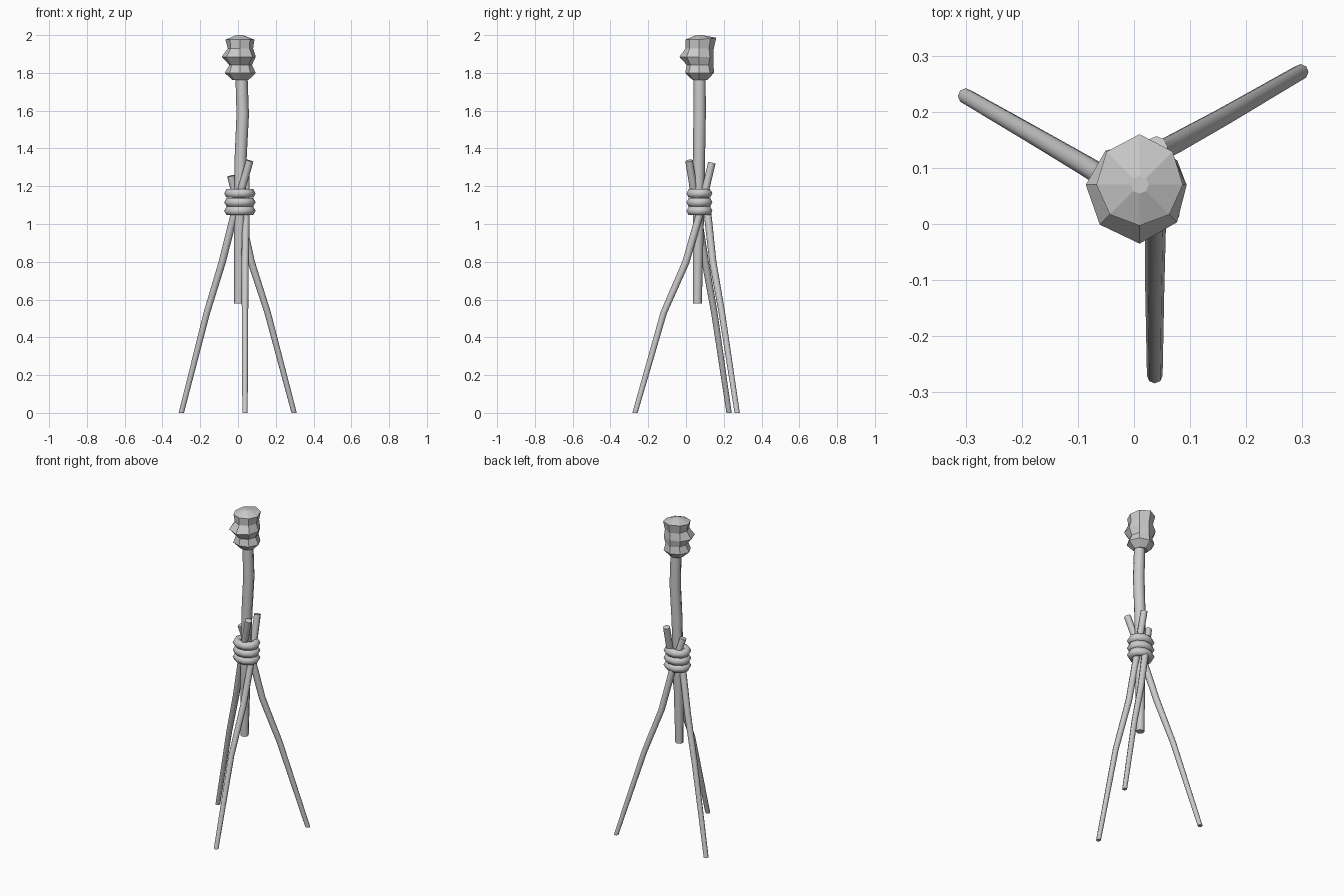
import bpy
from math import cos, sin, pi
from mathutils import Vector

if "Cube" in bpy.data.objects:
    bpy.data.objects.remove(bpy.data.objects["Cube"])


def make(name, verts, faces, smooth=False):
    me = bpy.data.meshes.new(name)
    me.from_pydata(verts, [], faces)
    for p in me.polygons:
        p.use_smooth = smooth and len(p.vertices) == 4
    ob = bpy.data.objects.new(name, me)
    bpy.context.collection.objects.link(ob)
    return ob


def loft(name, rings, smooth=False):
    """Skin equal-sized rings and cap both ends."""
    n = len(rings[0])
    verts = [v for r in rings for v in r]
    faces = [(i * n + k, i * n + (k + 1) % n, (i + 1) * n + (k + 1) % n, (i + 1) * n + k)
             for i in range(len(rings) - 1) for k in range(n)]
    faces.append(tuple(reversed(range(n))))
    faces.append(tuple(range(len(verts) - n, len(verts))))
    return make(name, verts, faces, smooth)


def stick(name, path, radii, flat_foot=True, n=8):
    pts = [Vector(p) for p in path]
    rings = []
    for i, p in enumerate(pts):
        t = (pts[min(i + 1, len(pts) - 1)] - pts[max(i - 1, 0)]).normalized()
        if i == 0 and flat_foot:
            t = Vector((0, 0, 1))
        u = Vector((0, 1, 0)).cross(t).normalized()
        v = t.cross(u)
        rings.append([p + radii[i] * (u * cos(2 * pi * k / n) + v * sin(2 * pi * k / n))
                      for k in range(n)])
    return loft(name, rings, True)


# Three bent legs crossing at the binding
leg_r = (0.014, 0.017, 0.019, 0.02, 0.02)
stick("left_leg", [(-0.30, 0.228, 0), (-0.165, 0.15, 0.53), (-0.083, 0.102, 0.8),
                   (-0.02, 0.062, 1.05), (0.062, 0.016, 1.335)], leg_r)
stick("right_leg", [(0.297, 0.271, 0), (0.157, 0.19, 0.53), (0.07, 0.142, 0.8),
                    (0.015, 0.115, 1.05), (-0.038, 0.083, 1.255)], leg_r)
stick("front_leg", [(0.037, -0.27, 0), (0.037, -0.118, 0.53), (0.038, 0.0, 0.8),
                    (0.042, 0.072, 1.05), (0.04, 0.137, 1.325)], leg_r)

# Crooked central pole
stick("pole", [(0.004, 0.06, 0.58), (0.008, 0.065, 1.0), (0.014, 0.069, 1.35),
               (0.025, 0.072, 1.58), (0.018, 0.072, 1.8)],
      (0.024, 0.029, 0.032, 0.033, 0.032))

# Three rope wraps
N, M = 10, 6
for i, z in enumerate((1.07, 1.115, 1.162)):
    verts, faces = [], []
    for a in range(N):
        t = 2 * pi * a / N
        for b in range(M):
            s = 2 * pi * b / M
            d = 0.024 * cos(s)
            verts.append((0.01 + (0.059 + d) * cos(t), 0.071 + (0.048 + d) * sin(t),
                          z + 0.026 * sin(s)))
            faces.append((a * M + b, (a + 1) % N * M + b,
                          (a + 1) % N * M + (b + 1) % M, a * M + (b + 1) % M))
    make(f"rope_wrap_{i + 1}", verts, faces, True)

# Carved faceted head: z, then reach to right, back, left, front
levels = [(1.762, 0.045, 0.043, 0.040, 0.035),
          (1.800, 0.084, 0.078, 0.080, 0.074),
          (1.842, 0.064, 0.076, 0.056, 0.066),
          (1.885, 0.084, 0.076, 0.096, 0.105),
          (1.930, 0.070, 0.077, 0.064, 0.072),
          (1.976, 0.077, 0.090, 0.077, 0.073),
          (2.000, 0.016, 0.016, 0.016, 0.016)]
rings = []
for i, (z, *reach) in enumerate(levels):
    ring = []
    for k in range(8):
        r = (reach[k // 2] + reach[(k + 1) // 2 % 4]) / 2
        a = k * pi / 4
        tilt = 0.01 * max(sin(a), 0) if i == 5 else 0
        ring.append((0.01 + r * cos(a), 0.07 + r * sin(a), z + tilt))
    rings.append(ring)
loft("head", rings)
